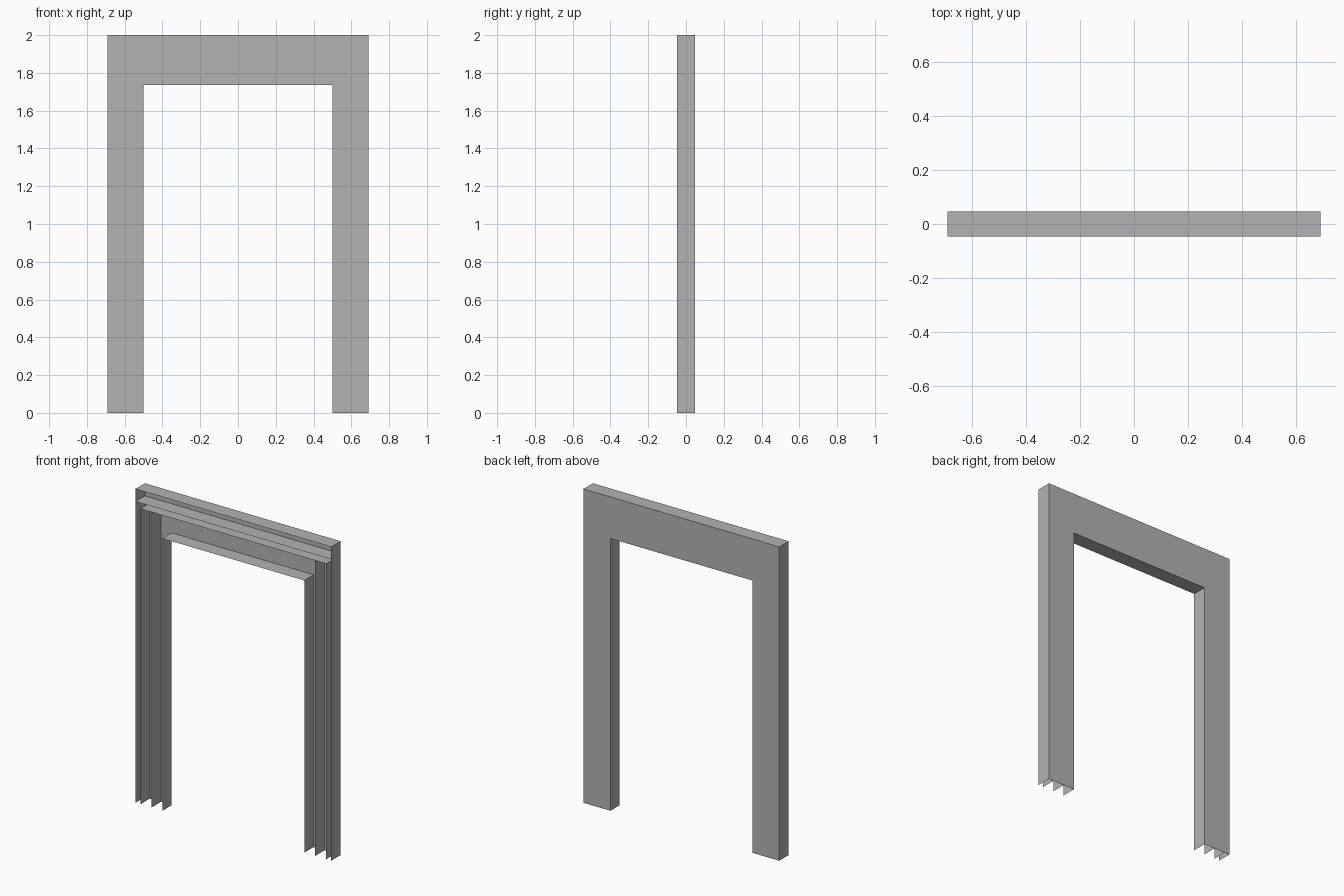
import bpy

cube = bpy.data.objects.get("Cube")
if cube:
    bpy.data.objects.remove(cube, do_unlink=True)

HALF_W, HALF_IN = 0.69, 0.50      # outer and inner half widths
TOP, HEAD = 2.0, 1.735            # outer top and underside of the opening
FRONT, BACK = -0.047, 0.047

grey = bpy.data.materials.new("plain grey")
grey.use_nodes = True
colour = (0.45, 0.45, 0.45, 1)
grey.diffuse_color = colour
grey.node_tree.nodes["Principled BSDF"].inputs["Base Color"].default_value = colour


def sheet(name, verts, faces):
    mesh = bpy.data.meshes.new(name)
    mesh.from_pydata(verts, [], faces)
    mesh.materials.append(grey)
    obj = bpy.data.objects.new(name, mesh)
    bpy.context.collection.objects.link(obj)
    return obj


def leg_fin(name, x, top, outward):
    """Upright sheet running from front to back at a given x."""
    quad = [(x, FRONT, 0), (x, BACK, 0), (x, BACK, top), (x, FRONT, top)]
    sheet(name, quad, [(0, 1, 2, 3) if outward > 0 else (3, 2, 1, 0)])


def head_fin(name, z, half, up):
    """Level sheet spanning the opening at a given height."""
    quad = [(-half, FRONT, z), (half, FRONT, z), (half, BACK, z), (-half, BACK, z)]
    sheet(name, quad, [(0, 1, 2, 3) if up else (3, 2, 1, 0)])


# Flat arch-shaped back plate
outline = [(HALF_W, 0), (HALF_W, TOP), (-HALF_W, TOP), (-HALF_W, 0),
           (-HALF_IN, 0), (-HALF_IN, HEAD), (HALF_IN, HEAD), (HALF_IN, 0)]
sheet("back_plate", [(x, BACK, z) for x, z in outline],
      [(0, 7, 6, 1), (1, 6, 5, 2), (2, 5, 4, 3)])

# Legs: outer return, two stiffening fins and the inner reveal
for side, s in (("left", 1), ("right", -1)):
    leg_fin(side + "_outer_return", s * HALF_W, TOP, s)
    leg_fin(side + "_outer_fin", s * 0.655, 1.883, s)
    leg_fin(side + "_inner_fin", s * 0.577, 1.883, s)
    leg_fin(side + "_reveal", s * HALF_IN, HEAD, -s)

# Header: top return, two fins and the reveal over the opening
head_fin("top_return", TOP, HALF_W, True)
head_fin("header_upper_fin", 1.92, HALF_W, True)
head_fin("header_lower_fin", 1.883, 0.655, True)
head_fin("header_reveal", HEAD, HALF_IN, False)
